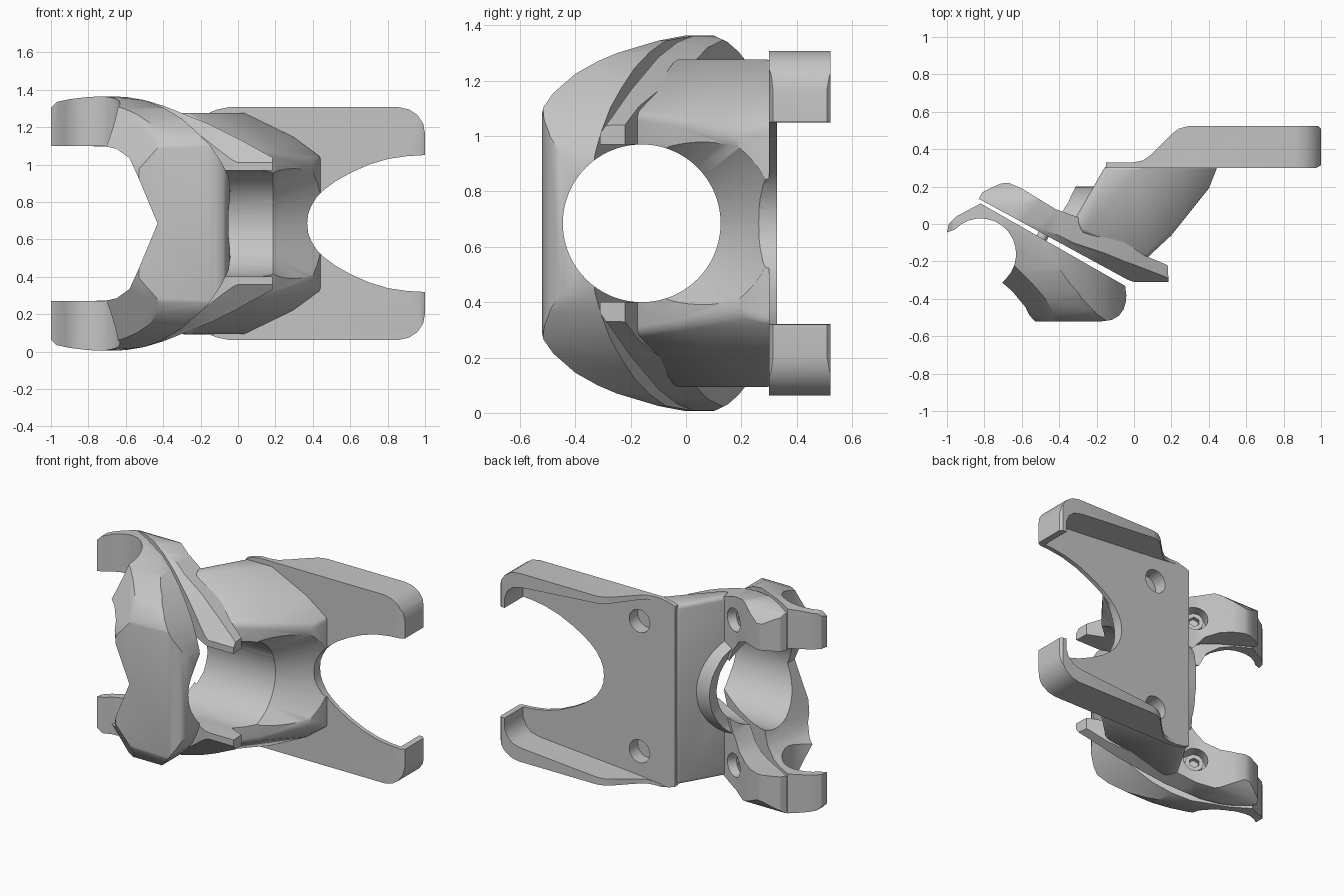
import bpy, bmesh, math
from mathutils import Matrix, Vector

if "Cube" in bpy.data.objects:
    bpy.data.objects.remove(bpy.data.objects["Cube"])

MID = 0.685                      # height of the mirror plane
BORE_Y = -0.16                   # bar axis position
SPLIT = Vector((-0.49, -0.067, 0))          # screw foot on the split line
NORMAL = Vector((0.495, 0.869, 0))          # direction across the split

grey = bpy.data.materials.new("plain grey")
grey.use_nodes = True
grey.diffuse_color = (0.56, 0.56, 0.56, 1)
grey.node_tree.nodes["Principled BSDF"].inputs["Base Color"].default_value = (0.56, 0.56, 0.56, 1)


def make(name, bm):
    bmesh.ops.recalc_face_normals(bm, faces=bm.faces)
    mesh = bpy.data.meshes.new(name)
    bm.to_mesh(mesh)
    bm.free()
    obj = bpy.data.objects.new(name, mesh)
    bpy.context.collection.objects.link(obj)
    return obj


def prism(name, pts, axis, lo, hi):
    """Extrude a flat outline along one axis."""
    place = {"x": lambda a, b, t: (t, a, b),
             "y": lambda a, b, t: (a, t, b),
             "z": lambda a, b, t: (a, b, t)}[axis]
    bm = bmesh.new()
    low = [bm.verts.new(place(a, b, lo)) for a, b in pts]
    high = [bm.verts.new(place(a, b, hi)) for a, b in pts]
    bm.faces.new(low)
    bm.faces.new(high)
    for i in range(len(pts)):
        j = (i + 1) % len(pts)
        bm.faces.new((low[i], low[j], high[j], high[i]))
    return make(name, bm)


def rod(name, start, end, r1, r2=None, sides=48):
    start, end = Vector(start), Vector(end)
    d = end - start
    bm = bmesh.new()
    turn = d.to_track_quat("Z", "Y").to_matrix().to_4x4()
    bmesh.ops.create_cone(bm, cap_ends=True, segments=sides, radius1=r1,
                          radius2=r1 if r2 is None else r2, depth=d.length,
                          matrix=Matrix.Translation((start + end) / 2) @ turn)
    return make(name, bm)


def mirrored(half):
    return half + [(a, -b) for a, b in reversed(half) if b]


def bake(obj):
    bpy.context.view_layer.update()
    graph = bpy.context.evaluated_depsgraph_get()
    mesh = bpy.data.meshes.new_from_object(obj.evaluated_get(graph))
    obj.modifiers.clear()
    obj.data = mesh


def combine(obj, tool, op="DIFFERENCE"):
    mod = obj.modifiers.new("cut", "BOOLEAN")
    mod.operation, mod.solver, mod.object = op, "EXACT", tool
    bake(obj)
    bpy.data.objects.remove(tool)


def round_edges(obj, width, segments=3):
    mod = obj.modifiers.new("round", "BEVEL")
    mod.width, mod.segments = width, segments
    mod.limit_method, mod.angle_limit = "ANGLE", math.radians(35)
    bake(obj)


def cut_bore(obj, channel=True):
    """Round bore; the rear parts also open straight towards the front."""
    combine(obj, rod("bore", (-2, BORE_Y, 0), (2, BORE_Y, 0), 0.285, sides=96))
    if channel:
        combine(obj, prism("channel", mirrored([(-0.6, 0.284), (BORE_Y, 0.284)]), "x", -1.9, 1.9))


def screw_rod(name, side, a, b, r, sides=32):
    foot = SPLIT + Vector((0, 0, 0.48 * side))
    return rod(name, foot + NORMAL * a, foot + NORMAL * b, r, sides=sides)


# Front clamp cap: plan with a round hook, trimmed by front and side outlines
hook = [(-0.82 + 0.19 * math.cos(t), -0.16 + 0.19 * math.sin(t))
        for t in [math.radians(-45 + 14 * i) for i in range(14)]]
plan = ([(-0.53, -0.52), (-0.62, -0.42), (-0.71, -0.32)] + hook +
        [(-1, -0.045), (-0.99, 0), (-0.95, 0.04), (-0.82, 0.11), (-0.04, -0.335),
         (-0.042, -0.41), (-0.055, -0.455), (-0.08, -0.49), (-0.12, -0.513), (-0.17, -0.52)])
cap = prism("clamp_cap", plan, "z", -0.8, 0.8)
front = [(-0.43, 0), (-0.48, 0.12), (-0.53, 0.24), (-0.58, 0.35), (-0.65, 0.4),
         (-0.72, 0.415), (-1.1, 0.415), (-1.01, 0.61), (-0.97, 0.65), (-0.9, 0.665), (-0.8, 0.677),
         (-0.7, 0.68), (-0.5, 0.66), (-0.4, 0.62), (-0.3, 0.56), (-0.22, 0.49),
         (-0.15, 0.42), (-0.09, 0.33), (-0.05, 0.25), (-0.03, 0.1)]
combine(cap, prism("front_trim", mirrored(front), "y", -1, 1), "INTERSECT")
side = [(-0.53, 0.36), (-0.515, 0.42), (-0.48, 0.47), (-0.4, 0.54), (-0.32, 0.585), (-0.25, 0.615),
        (-0.1, 0.66), (0, 0.679), (0.2, 0.679)]
combine(cap, prism("side_trim", mirrored(side), "x", -2, 2), "INTERSECT")
for s in (1, -1):
    facet = Vector((-0.58, -0.38, 0.45 * s))
    combine(cap, rod("facet", facet, facet + Vector((-0.21, -0.285, 0.185 * s)), 0.27))
cut_bore(cap, channel=False)

# Rear clamp flange with the two screw lobes
plan = [(-0.83, 0.135), (-0.81, 0.17), (-0.76, 0.195), (-0.71, 0.217), (-0.67, 0.22),
        (-0.6, 0.19), (-0.42, 0.08), (-0.2, 0), (0.06, -0.17), (0.18, -0.22),
        (0.185, -0.31), (0, -0.31), (-0.03, -0.3)]
flange = prism("rear_clamp_flange", plan, "z", -0.8, 0.8)
front = [(-0.3, 0), (-0.34, 0.15), (-0.39, 0.27), (-0.46, 0.36), (-0.54, 0.4),
         (-0.62, 0.41), (-0.86, 0.415), (-0.86, 0.65), (-0.8, 0.668), (-0.7, 0.68),
         (-0.6, 0.677), (-0.5, 0.66), (-0.4, 0.63), (-0.3, 0.59), (-0.15, 0.53),
         (0, 0.455), (0.2, 0.345)]
combine(flange, prism("front_trim", mirrored(front), "y", -1, 1), "INTERSECT")
side = [(-0.34, 0.285), (-0.27, 0.38), (-0.2, 0.48), (-0.1, 0.6), (-0.03, 0.655), (0.03, 0.679),
        (0.1, 0.679), (0.15, 0.655), (0.19, 0.62), (0.23, 0.57)]
combine(flange, prism("side_trim", mirrored(side), "x", -2, 2), "INTERSECT")
cut_bore(flange)

# Half ring behind the bar
ring = rod("rear_ring", (-0.45, BORE_Y, 0), (-0.04, BORE_Y, 0), 0.36, sides=96)
combine(ring, prism("behind_split", [(-0.46, 0.3), (0.11, 0.3), (0.11, -0.29), (-0.03, -0.29),
                                     (-0.46, -0.06)], "z", -1, 1), "INTERSECT")
edge = [(-0.31, 0), (-0.32, 0.12), (-0.35, 0.23), (-0.44, 0.37), (0.4, 0.37)]
combine(ring, prism("ring_edge", mirrored(edge), "y", -1, 1), "INTERSECT")
cut_bore(ring)

# Sloped body joining the clamp to the plate
corners = [(-0.15, 0.315, 0.592), (-0.32, 0.02, 0.592), (-0.28, -0.05, 0.592),
           (0.06, -0.19, 0.4), (0.2, -0.06, 0.38), (0.4, 0.19, 0.33),
           (0.45, 0.315, 0.36), (0.3, 0.315, 0.47), (0.05, 0.315, 0.592)]
bm = bmesh.new()
for x, y, z in corners:
    bm.verts.new((x, y, z))
    bm.verts.new((x, y, -z))
bmesh.ops.convex_hull(bm, input=bm.verts)
bmesh.ops.dissolve_limit(bm, angle_limit=0.02, verts=bm.verts, edges=bm.edges)
body = make("mount_body", bm)
round_edges(body, 0.025)
notch = [(0.37, 0), (0.375, 0.05), (0.39, 0.09), (0.42, 0.14), (0.46, 0.18), (0.52, 0.225),
         (0.6, 0.27), (0.7, 0.315), (0.8, 0.345), (0.9, 0.36), (1, 0.366)]
combine(body, prism("notch", mirrored(notch + [(1.1, 0.37)]), "y", -1, 1))
cut_bore(body)
combine(body, rod("flare", (0.18, BORE_Y, 0), (0.54, BORE_Y, 0), 0.28, 0.55, sides=96))

# Forked plate: thin floor with a raised rim around the arms
outline = notch + [(1, 0.48), (0.99, 0.535), (0.96, 0.58), (0.915, 0.61), (0.86, 0.622),
                   (-0.05, 0.622), (-0.11, 0.61), (-0.15, 0.595)]
plate = prism("forked_plate", mirrored(outline), "y", 0.25, 0.6)
plan = [(-0.16, 0.3), (-0.15, 0.33), (0, 0.33), (0.05, 0.34), (0.09, 0.37), (0.2, 0.48),
        (0.24, 0.51), (0.29, 0.523), (0.985, 0.523), (1.01, 0.5), (1.01, 0.32), (0.975, 0.3)]
combine(plate, prism("plan_trim", plan, "z", -1, 1), "INTERSECT")
pocket = [(0.96, 0), (0.96, 0.43), (0.94, 0.48), (0.9, 0.515), (0.84, 0.53), (0.15, 0.585),
          (-0.05, 0.605), (-0.3, 0.7)]
combine(plate, prism("pocket", mirrored(pocket), "y", 0.328, 0.7))

# Bolt holes, screw seats and socket screws on both halves
parts = [cap, flange, ring, body, plate]
for s, word in ((1, "upper"), (-1, "lower")):
    for obj in (plate, body):
        combine(obj, rod("bolt_hole", (0.11, 0.24, 0.43 * s), (0.11, 0.6, 0.43 * s), 0.075))
    combine(flange, screw_rod("seat", s, 0.08, 0.4, 0.075))
    head = screw_rod(word + "_screw_head", s, 0.07, 0.125, 0.055)
    combine(head, screw_rod("socket", s, 0.095, 0.2, 0.032, 6))
    parts += [head, screw_rod(word + "_screw_shaft", s, -0.06, 0.075, 0.03)]

# Shared finish
bpy.ops.object.select_all(action="DESELECT")
for obj in parts:
    obj.location.z = MID
    obj.data.materials.clear()
    obj.data.materials.append(grey)
    obj.select_set(True)
bpy.context.view_layer.objects.active = cap
bpy.ops.object.shade_smooth_by_angle(angle=math.radians(32))
